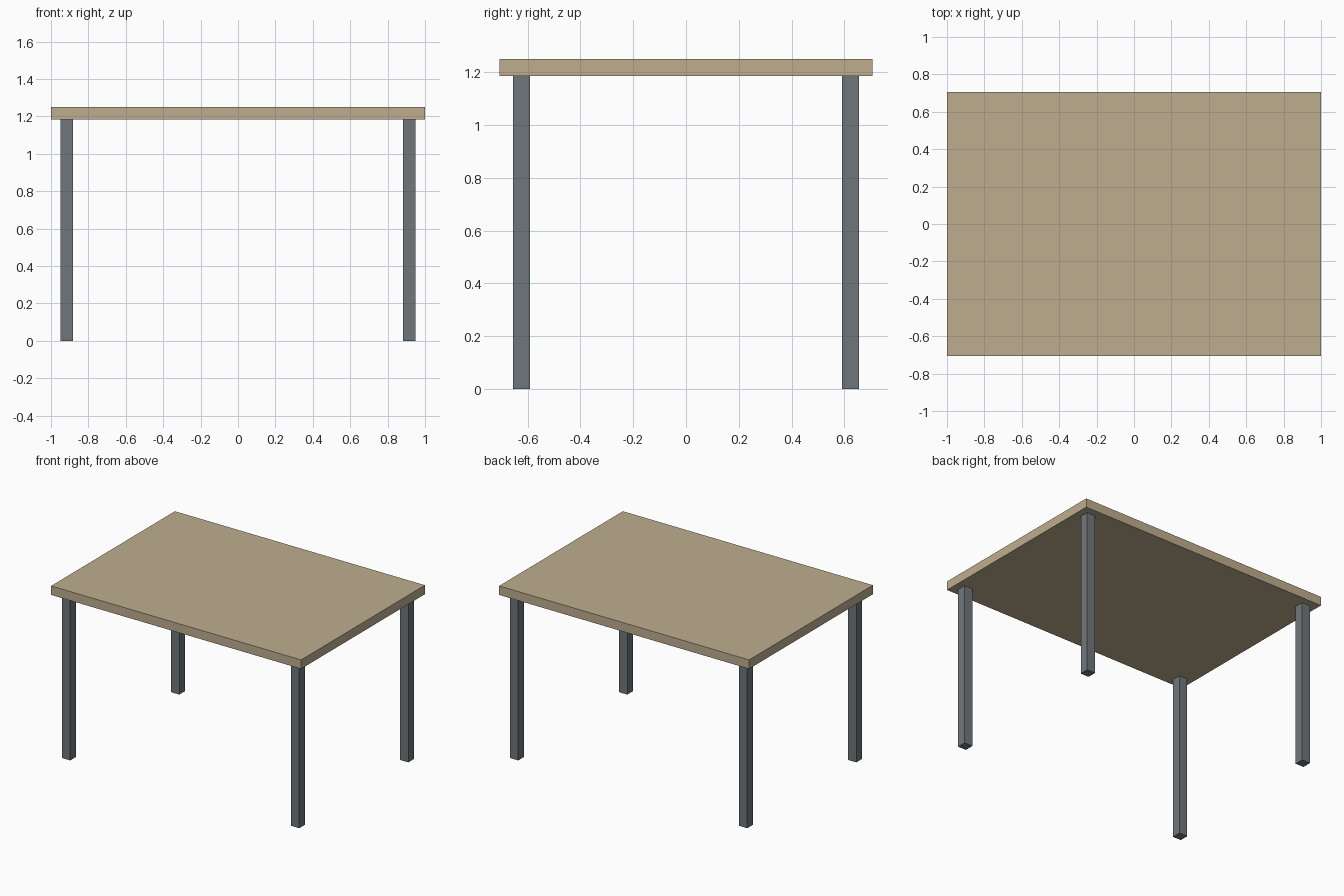
import bpy

if "Cube" in bpy.data.objects:
    bpy.data.objects.remove(bpy.data.objects["Cube"])


def material(name, rgb):
    m = bpy.data.materials.new(name)
    m.diffuse_color = (*rgb, 1.0)
    m.use_nodes = True
    m.node_tree.nodes["Principled BSDF"].inputs["Base Color"].default_value = m.diffuse_color
    return m


def box(name, center, size, mat):
    bpy.ops.mesh.primitive_cube_add(size=1, location=center)
    ob = bpy.context.object
    ob.name = name
    ob.scale = size
    bpy.ops.object.transform_apply(location=False, rotation=False, scale=True)
    ob.data.materials.append(mat)
    return ob


wood = material("light_wood", (0.52, 0.42, 0.275))
steel = material("grey_steel", (0.162, 0.183, 0.198))

HALF_X, HALF_Y = 1.0, 0.707
HEIGHT, THICK = 1.25, 0.065
LEG, INSET = 0.066, 0.051
leg_height = HEIGHT - THICK

# Table top
box("table_top", (0, 0, HEIGHT - THICK / 2), (2 * HALF_X, 2 * HALF_Y, THICK), wood)

# Four square legs, set in from the corners
lx = HALF_X - INSET - LEG / 2
ly = HALF_Y - INSET - LEG / 2
for sx, side in ((-1, "left"), (1, "right")):
    for sy, end in ((-1, "front"), (1, "back")):
        box(f"{end}_{side}_leg", (sx * lx, sy * ly, leg_height / 2),
            (LEG, LEG, leg_height), steel)
